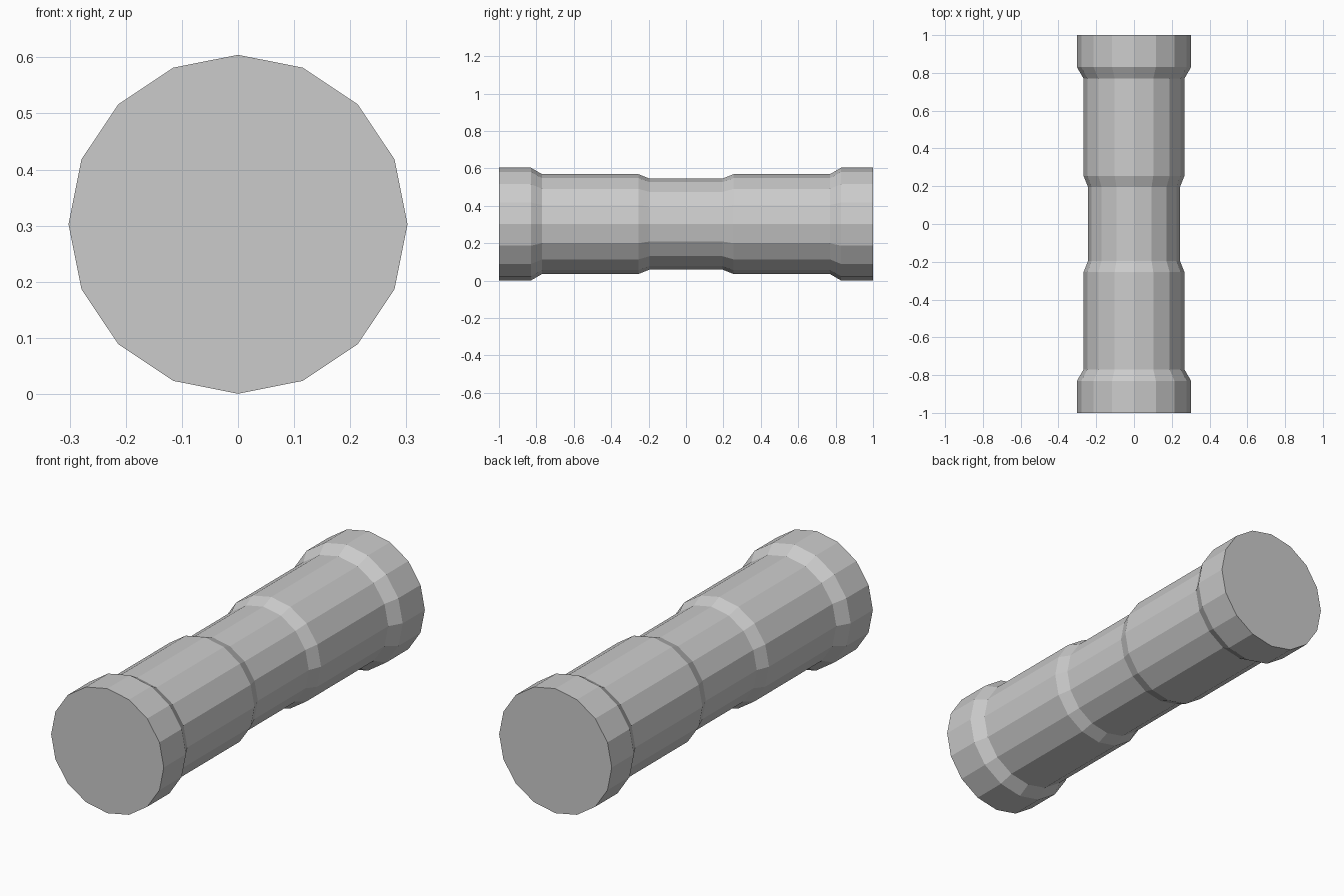
import bpy, bmesh
from math import sin, cos, pi

if "Cube" in bpy.data.objects:
    bpy.data.objects.remove(bpy.data.objects["Cube"])

SIDES = 16
CENTRE_Z = 0.3025

# Half profile as (distance along y, radius): middle grip, body step, end collar
half = [(0.195, 0.243), (0.255, 0.267), (0.77, 0.267), (0.83, 0.302), (1.0, 0.302)]
profile = [(-y, r) for y, r in reversed(half)] + half

bm = bmesh.new()

# One ring of vertices per profile point
rings = []
for y, r in profile:
    rings.append([bm.verts.new((r * sin(2 * pi * i / SIDES), y,
                                CENTRE_Z + r * cos(2 * pi * i / SIDES)))
                  for i in range(SIDES)])

# Side walls
for a, b in zip(rings, rings[1:]):
    for i in range(SIDES):
        j = (i + 1) % SIDES
        bm.faces.new((a[i], a[j], b[j], b[i]))

# Flat end caps
bm.faces.new(rings[0])
bm.faces.new(rings[-1])
bmesh.ops.recalc_face_normals(bm, faces=bm.faces[:])

mesh = bpy.data.meshes.new("stepped_cylinder")
bm.to_mesh(mesh)
bm.free()
bpy.context.collection.objects.link(bpy.data.objects.new("stepped_cylinder", mesh))
